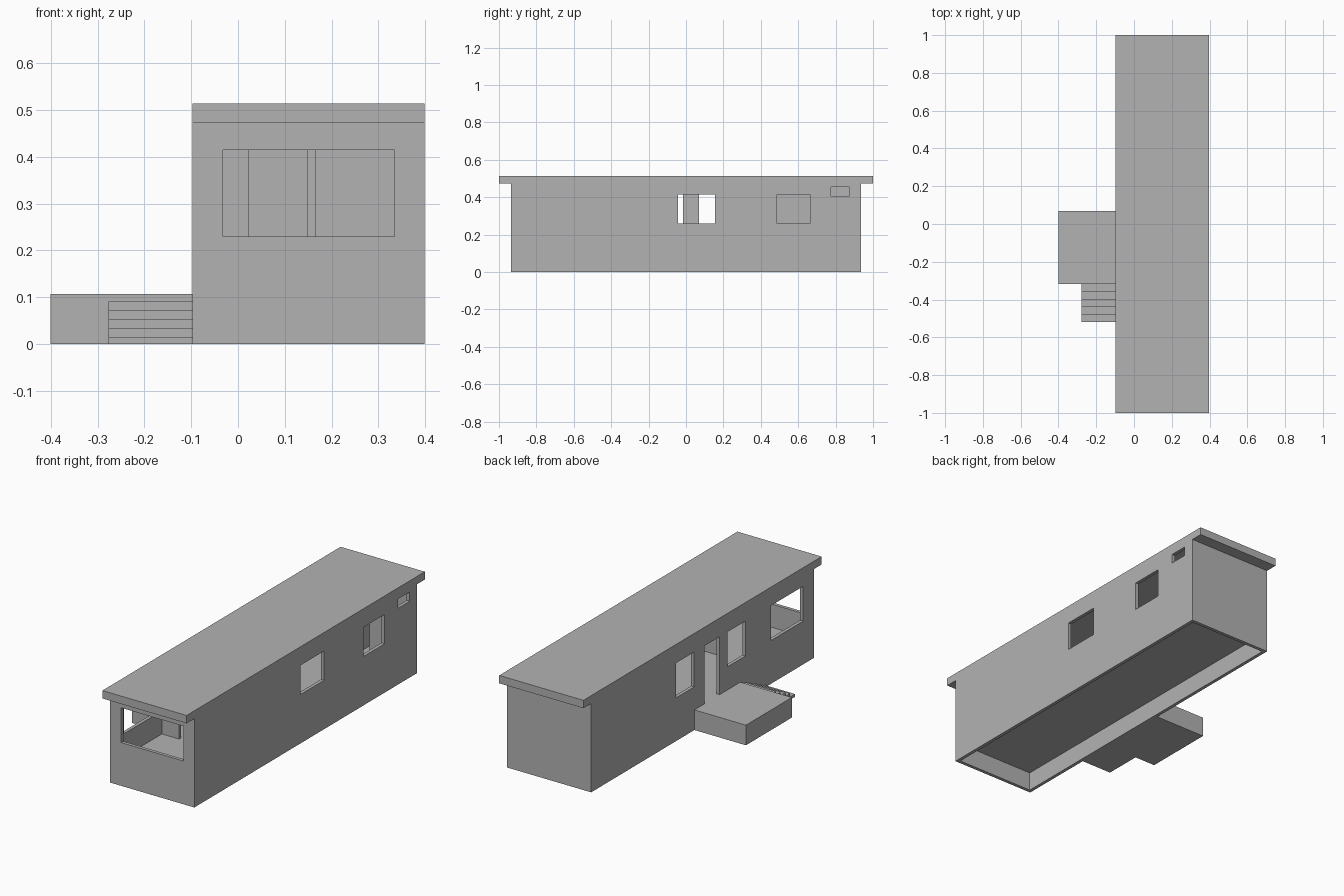
import bpy
import bmesh

if "Cube" in bpy.data.objects:
    bpy.data.objects.remove(bpy.data.objects["Cube"], do_unlink=True)

grey = bpy.data.materials.new("plain_grey")
grey.use_nodes = True
grey.diffuse_color = (0.45, 0.45, 0.45, 1)
grey.node_tree.nodes["Principled BSDF"].inputs["Base Color"].default_value = (0.45, 0.45, 0.45, 1)


def boxes(name, spans):
    """One object made of boxes, each given as ((x0, x1), (y0, y1), (z0, z1))."""
    bm = bmesh.new()
    for span in spans:
        cube = bmesh.ops.create_cube(bm, size=1)
        for v in cube["verts"]:
            v.co = [a + (b - a) * (c + 0.5) for (a, b), c in zip(span, v.co)]
    mesh = bpy.data.meshes.new(name)
    bm.to_mesh(mesh)
    bm.free()
    mesh.materials.append(grey)
    obj = bpy.data.objects.new(name, mesh)
    bpy.context.collection.objects.link(obj)
    return obj


def wall(name, span, openings=()):
    """A wall slab with box-shaped openings cut through it."""
    obj = boxes(name, [span])
    if openings:
        cutter = boxes(name + "_cutter", openings)
        cutter.hide_render = True
        cut = obj.modifiers.new("openings", "BOOLEAN")
        cut.operation = "DIFFERENCE"
        cut.solver = "EXACT"
        cut.object = cutter
        bpy.context.view_layer.update()
        result = obj.evaluated_get(bpy.context.evaluated_depsgraph_get())
        obj.data = bpy.data.meshes.new_from_object(result)
        obj.modifiers.clear()
        bpy.data.objects.remove(cutter, do_unlink=True)
    return obj


T = 0.018                      # wall thickness
X0, X1, Y = -0.097, 0.398, 0.935
FLOOR, CEILING, HEAD, SILL = 0.107, 0.472, 0.415, 0.23
HEIGHT = (0, CEILING)
ROOM = (FLOOR, CEILING)
INNER_X = (X0 + T, X1 - T)
INNER_Y = (-Y + T, Y - T)

# Outer walls with windows and the entrance
through_right = (X0 - 0.1, X0 + 0.1)
through_left = (X1 - 0.1, X1 + 0.1)
wall("right_wall", ((X0, X0 + T), (-Y, Y), HEIGHT), [
    (through_right, (0.07, 0.222), (SILL, HEAD)),
    (through_right, (-0.143, -0.015), (FLOOR, HEAD)),
    (through_right, (-0.36, -0.21), (SILL, HEAD)),
    (through_right, (-0.845, -0.575), (SILL, HEAD)),
])
wall("left_wall", ((X1 - T, X1), (-Y, Y), HEIGHT), [
    (through_left, (-0.043, 0.155), (0.26, HEAD)),
    (through_left, (0.487, 0.663), (0.26, HEAD)),
    (through_left, (0.775, 0.873), (0.405, 0.455)),
])
wall("front_wall", (INNER_X, (-Y, -Y + T), HEIGHT),
     [((-0.032, 0.334), (-1.1, -0.8), (SILL, HEAD))])
wall("back_wall", (INNER_X, (Y - T, Y), HEIGHT))

# Floor and roof
boxes("floor", [(INNER_X, INNER_Y, (0.1, FLOOR))])
boxes("roof", [((X0, X1), (-1, 1), (CEILING, 0.514))])

# Inner partitions
wall("front_partition", (INNER_X, (-0.526, -0.508), ROOM),
     [((0.022, 0.165), (-0.6, -0.4), (0, HEAD))])
wall("washroom_partition", ((0.165, X1 - T), (0.69, 0.69 + T), ROOM),
     [((0.1, 0.29), (0.6, 0.8), (0, HEAD))])
boxes("washroom_side_wall", [((0.147, 0.165), (0.69, Y - T), ROOM)])

# Entrance deck and steps
boxes("deck", [((-0.4, X0), (-0.318, 0.068), (0, FLOOR))])
for i in range(5):
    front = -0.52 + 0.0404 * i
    boxes("step_%d" % (i + 1),
          [((-0.277, X0), (front, front + 0.0404), (0, 0.015 + 0.019 * i))])
